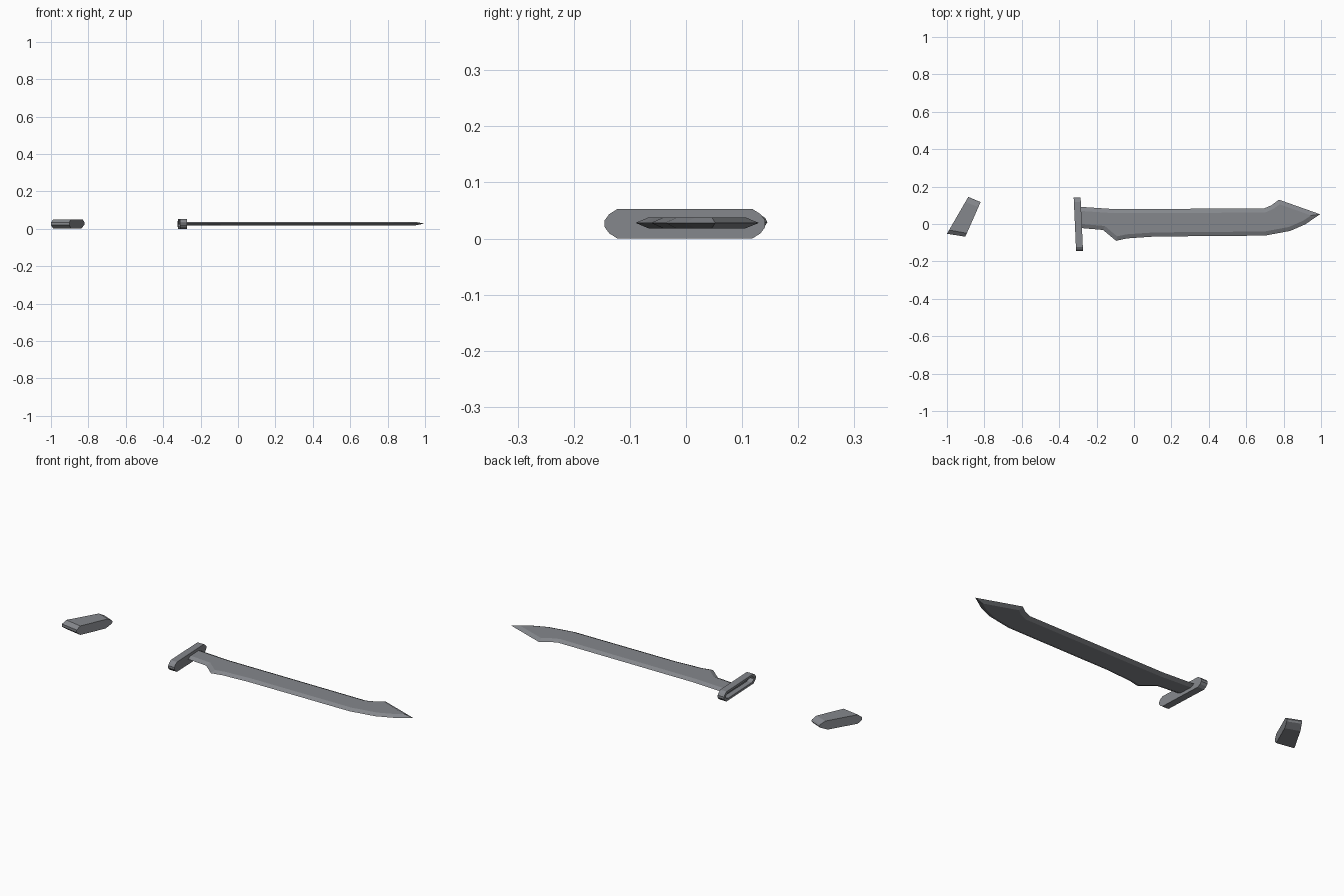
import bpy, bmesh
from mathutils import Vector

if "Cube" in bpy.data.objects:
    bpy.data.objects.remove(bpy.data.objects["Cube"])

steel = bpy.data.materials.new("steel grey")
steel.diffuse_color = (0.235, 0.245, 0.265, 1)
steel.use_nodes = True
steel.node_tree.nodes["Principled BSDF"].inputs["Base Color"].default_value = steel.diffuse_color


def finish(name, bm):
    bmesh.ops.recalc_face_normals(bm, faces=bm.faces)
    me = bpy.data.meshes.new(name)
    bm.to_mesh(me)
    bm.free()
    me.materials.append(steel)
    ob = bpy.data.objects.new(name, me)
    bpy.context.collection.objects.link(ob)
    return ob


def bridge(bm, a, b):
    n = len(a)
    for i in range(n):
        j = (i + 1) % n
        bm.faces.new((a[i], a[j], b[j], b[i]))


# Blade: clockwise outline, sharp edge at mid height, flats set in by a mitre
outline = [Vector(p) for p in (
    (-0.29, 0.092), (-0.11, 0.08), (0.695, 0.083), (0.735, 0.1), (0.775, 0.13),
    (0.995, 0.052), (0.915, -0.002), (0.835, -0.037), (0.70, -0.062),
    (0.11, -0.067), (-0.037, -0.077), (-0.096, -0.09), (-0.165, -0.032),
    (-0.29, -0.021))]
BEVEL, MID, HALF = 0.022, 0.028, 0.01
inner = []
for i, p in enumerate(outline):
    if i == 0:
        inner.append(p - Vector((0, BEVEL)))
    elif i == len(outline) - 1:
        inner.append(p + Vector((0, BEVEL)))
    else:
        d1 = (p - outline[i - 1]).normalized()
        d2 = (outline[i + 1] - p).normalized()
        n1, n2 = Vector((d1.y, -d1.x)), Vector((d2.y, -d2.x))
        inner.append(p + (n1 + n2) * BEVEL / (1 + n1.dot(n2)))
bm = bmesh.new()
edge = [bm.verts.new((p.x, p.y, MID)) for p in outline]
top = [bm.verts.new((p.x, p.y, MID + HALF)) for p in inner]
bot = [bm.verts.new((p.x, p.y, MID - HALF)) for p in inner]
for i in range(len(edge) - 1):
    bm.faces.new((edge[i], edge[i + 1], top[i + 1], top[i]))
    bm.faces.new((edge[i], edge[i + 1], bot[i + 1], bot[i]))
bm.faces.new(top)
bm.faces.new(bot)
bm.faces.new((edge[0], top[0], top[-1], edge[-1], bot[-1], bot[0]))
finish("blade", bm)

# Guard: rounded bar, slightly tilted, with a slot sunk in the handle side
half_profile = [(0.120, 0.0265), (0.135, 0.017), (0.143, 0.006)]
profile = half_profile + [(y, -z) for y, z in reversed(half_profile)]
profile += [(-y, -z) for y, z in profile]


def ring(bm, x, sy, sz):
    return [bm.verts.new((x - 0.045 * y * sy, y * sy - 0.002, 0.0265 + z * sz))
            for y, z in profile]


bm = bmesh.new()
front = ring(bm, -0.279, 1, 1)
back = ring(bm, -0.316, 1, 1)
lip = ring(bm, -0.316, 0.88, 0.55)
floor = ring(bm, -0.288, 0.88, 0.55)
bm.faces.new(front)
bridge(bm, front, back)
bridge(bm, back, lip)
bridge(bm, lip, floor)
bm.faces.new(floor)
finish("guard", bm)

# Pommel: tapered slanted block with chamfered ends
sides = [(Vector((-1.0, -0.052)), Vector((-0.886, 0.145))),
         (Vector((-0.902, -0.068)), Vector((-0.82, 0.117)))]
section = [(0.0, 0.020), (0.0, 0.034), (0.10, 0.051), (0.86, 0.051),
           (0.98, 0.037), (1.0, 0.029), (0.97, 0.020), (0.80, 0.003), (0.10, 0.003)]
bm = bmesh.new()
rings = []
for a, b in sides:
    pts = [(a.lerp(b, t), z) for t, z in section]
    rings.append([bm.verts.new((p.x, p.y, z)) for p, z in pts])
bridge(bm, *rings)
for r in rings:
    bm.faces.new(r)
finish("pommel", bm)
